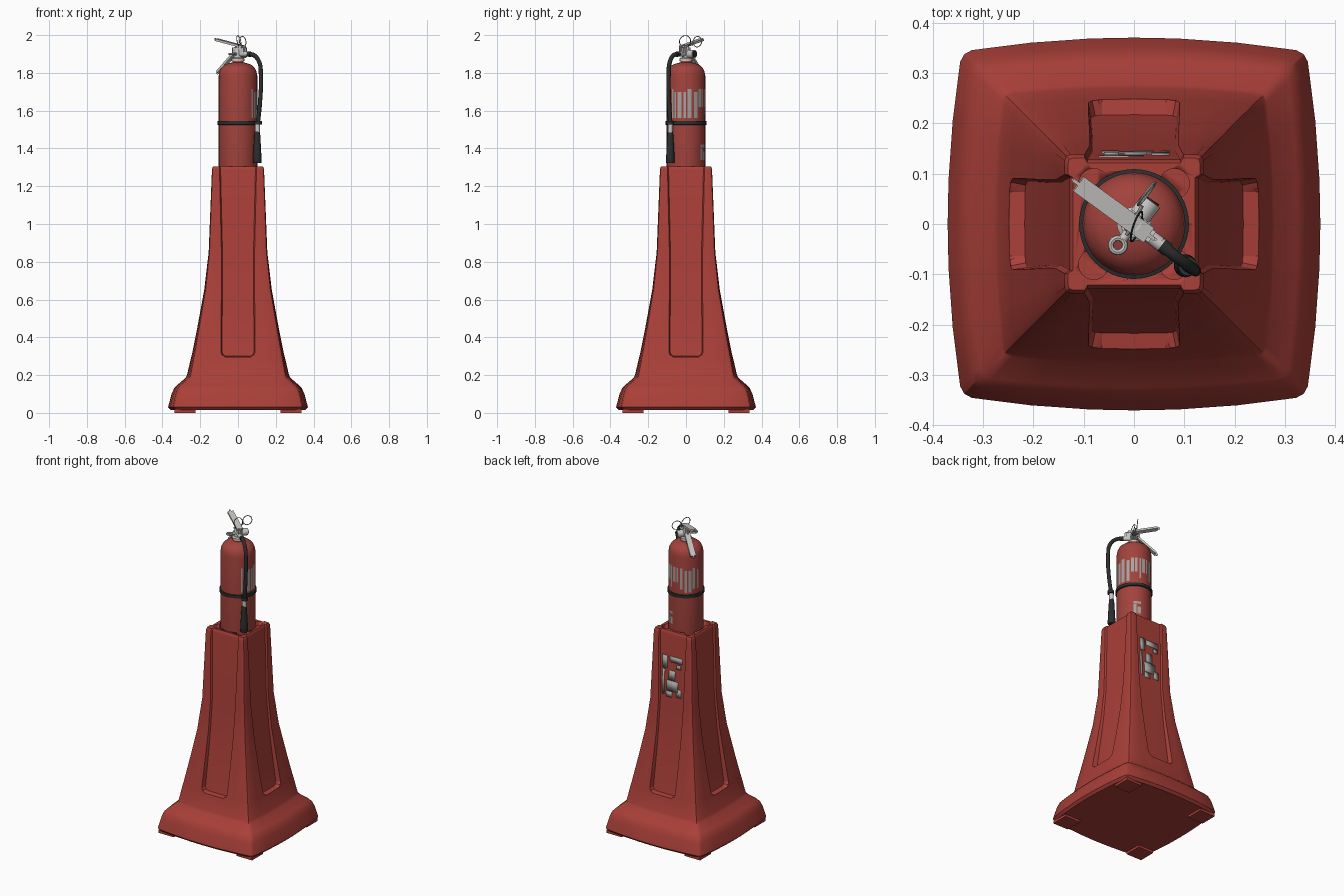
import bpy, bmesh, math, random
from mathutils import Vector, Matrix

random.seed(4)
if "Cube" in bpy.data.objects:
    bpy.data.objects.remove(bpy.data.objects["Cube"])


def material(name, rgb):
    m = bpy.data.materials.new(name)
    m.use_nodes = True
    m.diffuse_color = (*rgb, 1)
    m.node_tree.nodes["Principled BSDF"].inputs["Base Color"].default_value = (*rgb, 1)
    return m


RED = material("stand red", (0.40, 0.05, 0.04))
TANK = material("tank red", (0.36, 0.055, 0.045))
BLACK = material("rubber black", (0.025, 0.026, 0.027))
SILVER = material("silver metal", (0.58, 0.57, 0.55))
GREY = material("label grey", (0.38, 0.37, 0.35))


def finish(ob, name, mat, angle=35):
    ob.name = ob.data.name = name
    ob.data.materials.clear()
    ob.data.materials.append(mat)
    bpy.ops.object.select_all(action="DESELECT")
    ob.select_set(True)
    bpy.context.view_layer.objects.active = ob
    if ob.type == "MESH":
        bpy.ops.object.shade_smooth_by_angle(angle=math.radians(angle))
    return ob


def from_bmesh(bm, name, mat, angle=35):
    bmesh.ops.recalc_face_normals(bm, faces=bm.faces)
    me = bpy.data.meshes.new(name)
    bm.to_mesh(me)
    bm.free()
    ob = bpy.data.objects.new(name, me)
    bpy.context.collection.objects.link(ob)
    return finish(ob, name, mat, angle)


def loft(name, rings, mat, angle=35):
    """Skin closed rings and cap both ends."""
    bm = bmesh.new()
    loops = [[bm.verts.new(p) for p in ring] for ring in rings]
    n = len(loops[0])
    for a, b in zip(loops, loops[1:]):
        for i in range(n):
            j = (i + 1) % n
            bm.faces.new((a[i], a[j], b[j], b[i]))
    bm.faces.new(loops[0])
    bm.faces.new(loops[-1])
    return from_bmesh(bm, name, mat, angle)


def lathe(name, profile, mat, at=(0, 0), n=32):
    turn = [2 * math.pi * i / n for i in range(n)]
    return loft(name, [[(at[0] + r * math.cos(t), at[1] + r * math.sin(t), z) for t in turn]
                       for r, z in profile], mat)


def rod(name, a, b, r, mat, n=16):
    a, b = Vector(a), Vector(b)
    bpy.ops.mesh.primitive_cylinder_add(vertices=n, radius=r, depth=(b - a).length, location=(a + b) / 2)
    ob = bpy.context.object
    ob.rotation_euler = (b - a).to_track_quat("Z", "Y").to_euler()
    return finish(ob, name, mat)


def bar(name, a, b, width, thick, mat):
    a, b = Vector(a), Vector(b)
    along = (b - a).normalized()
    side = along.cross(Vector((0, 0, 1))).normalized()
    up = side.cross(along)
    rot = Matrix((along, side, up)).transposed().to_4x4()
    bm = bmesh.new()
    bmesh.ops.create_cube(bm, size=1)
    bmesh.ops.scale(bm, vec=((b - a).length, width, thick), verts=bm.verts)
    corners = [e for e in bm.edges if abs(e.verts[0].co.z - e.verts[1].co.z) > thick / 2]
    bmesh.ops.bevel(bm, geom=corners, offset=width * 0.4, segments=4, affect="EDGES")
    bm.transform(Matrix.Translation((a + b) / 2) @ rot)
    return from_bmesh(bm, name, mat)


def ring(name, at, axis, major, minor, mat):
    bpy.ops.mesh.primitive_torus_add(major_radius=major, minor_radius=minor, location=at,
                                     major_segments=32, minor_segments=8)
    ob = bpy.context.object
    ob.rotation_euler = Vector(axis).to_track_quat("Z", "Y").to_euler()
    return finish(ob, name, mat)


# Stand: height, half width, side bulge, corner radius, panel half width, panel depth
LEVELS = [
    (0.015, 0.355, 0.025, 0.02, 0.09, 0), (0.03, 0.37, 0.028, 0.02, 0.09, 0),
    (0.1, 0.352, 0.025, 0.02, 0.09, 0), (0.13, 0.338, 0.022, 0.02, 0.09, 0),
    (0.145, 0.325, 0.021, 0.02, 0.09, 0), (0.185, 0.278, 0.017, 0.02, 0.09, 0),
    (0.2, 0.27, 0.015, 0.02, 0.09, 0),
    (0.295, 0.248, 0.010, 0.02, 0.07, 0), (0.30, 0.247, 0.010, 0.02, 0.07, 0.03),
    (0.306, 0.246, 0.010, 0.02, 0.083, 0.03), (0.32, 0.243, 0.010, 0.02, 0.09, 0.03),
    (0.45, 0.217, 0.007, 0.02, 0.09, 0.024), (0.65, 0.18, 0.004, 0.018, 0.088, 0.014),
    (0.85, 0.156, 0.002, 0.015, 0.088, 0.01), (1.285, 0.138, 0, 0.012, 0.098, 0.01),
    (1.297, 0.136, 0, 0.012, 0.098, 0.01), (1.305, 0.131, 0, 0.01, 0.098, 0.01),
]


def stand_ring(z, h, b, r, w, d):
    c = h - b
    e = c - r
    half = [w - 0.006, w, (w + e) / 2, e]
    side = []
    for x in [-x for x in reversed(half)] + [0] + half:
        side.append(Vector((x, h - b * (x / c) ** 2 - (d if abs(x) < w else 0), z)))
    side.append(Vector((c - 0.25 * r, c - 0.25 * r, z)))
    return [Matrix.Rotation(-k * math.pi / 2, 3, "Z") @ p for k in range(4) for p in side]


stand = loft("stand", [stand_ring(*lv) for lv in LEVELS], RED, 25)

# Socket in the top, with a finger pocket in each corner
cutters = [lathe("socket_cutter", [(0.108, 1.1), (0.108, 1.4)], RED, n=48)]
for sx in (-1, 1):
    for sy in (-1, 1):
        cutters.append(lathe("pocket_cutter", [(0.03, 1.18), (0.03, 1.4)], RED, (sx * 0.08, sy * 0.08), 20))
        bm = bmesh.new()
        bmesh.ops.create_cube(bm, size=1)
        bmesh.ops.scale(bm, vec=(0.11, 0.11, 0.02), verts=bm.verts)
        bmesh.ops.translate(bm, vec=(sx * 0.28, sy * 0.28, 0.01), verts=bm.verts)
        from_bmesh(bm, "corner_foot", RED)
bpy.ops.object.select_all(action="DESELECT")
bpy.context.view_layer.objects.active = stand
stand.select_set(True)
for cutter in cutters:
    cutter.hide_render = True
    mod = stand.modifiers.new("Cut", "BOOLEAN")
    mod.operation, mod.object, mod.solver = "DIFFERENCE", cutter, "EXACT"
    bpy.ops.object.modifier_apply(modifier=mod.name)
    bpy.data.objects.remove(cutter)

# Worn sign on the back panel: x range and z range of each remaining piece
SIGN = [(0.035, 0.07, 1.07, 1.15), (-0.07, 0.02, 1.115, 1.15), (-0.06, -0.03, 1.08, 1.105),
        (0.055, 0.07, 0.9, 1.06), (-0.02, 0.025, 1.0, 1.06), (-0.04, 0.04, 0.93, 0.995),
        (-0.065, -0.03, 0.9, 0.95), (0.0, 0.04, 0.89, 0.925)]
bm = bmesh.new()
for x0, x1, z0, z1 in SIGN:
    quad = []
    for x, z in ((x0, z0), (x1, z0), (x1, z1), (x0, z1)):
        y = 0.148 - (z - 0.85) * 0.018 / 0.435 / 1.0
        quad.append(bm.verts.new((x, y, z)))
    bm.faces.new(quad)
sign = from_bmesh(bm, "back_sign", GREY)
sign.modifiers.new("Thickness", "SOLIDIFY").thickness = 0.004

# Extinguisher tank
lathe("tank", [(0.1, 1.11), (0.102, 1.12), (0.102, 1.785), (0.098, 1.808), (0.088, 1.828),
               (0.07, 1.843), (0.045, 1.852), (0.03, 1.855), (0.028, 1.872)], TANK, n=48)

# Worn tank labels as thin curved strips
bm = bmesh.new()


def strip(a0, a1, z0, z1, r=0.1032):
    n = max(1, round((a1 - a0) / 5))
    cols = []
    for i in range(n + 1):
        t = math.radians(a0 + (a1 - a0) * i / n)
        cols.append([bm.verts.new((r * math.cos(t), r * math.sin(t), z)) for z in (z0, z1)])
    for p, q in zip(cols, cols[1:]):
        bm.faces.new((p[0], q[0], q[1], p[1]))


angle = -46
while angle < 172:
    width = random.uniform(3, 13)
    strip(angle, min(angle + width, 176), random.choice((1.56, 1.58, 1.62)), random.choice((1.70, 1.715, 1.715)))
    angle += width + random.uniform(3, 9)
strip(48, 58, 1.34, 1.40)
strip(62, 74, 1.34, 1.385)
strip(48, 74, 1.405, 1.42)
from_bmesh(bm, "tank_labels", GREY)

# Strap with hose clip
lathe("strap", [(0.104, 1.524), (0.109, 1.526), (0.109, 1.544), (0.104, 1.546)], BLACK, n=48)
lathe("hose_clip", [(0.019, 1.526), (0.019, 1.546)], BLACK, (0.107, -0.084), 16)

# Valve
lathe("valve_collar", [(0.034, 1.862), (0.034, 1.876), (0.026, 1.882)], SILVER, n=24)
lathe("valve_body", [(0.022, 1.87), (0.022, 1.915), (0.016, 1.925), (0.014, 1.95)], SILVER, n=20)
bar("valve_bridge", (-0.03, 0.02, 1.92), (0.045, -0.032, 1.92), 0.026, 0.03, SILVER)
rod("hose_outlet", (0, 0, 1.9), (0.055, -0.042, 1.9), 0.014, SILVER)
rod("gauge", (0.012, 0.016, 1.9), (0.034, 0.045, 1.9), 0.022, SILVER, 24)
rod("gauge_face", (0.034, 0.045, 1.9), (0.036, 0.048, 1.9), 0.017, BLACK, 24)
rod("lug_stem", (0, 0, 1.9), (-0.022, -0.03, 1.9), 0.009, SILVER)
ring("lug", (-0.032, -0.042, 1.9), (0, 0, 1), 0.014, 0.006, SILVER)

# Handles, safety pin and tamper tie
bar("upper_lever", (-0.122, 0.088, 1.978), (0.04, -0.03, 1.935), 0.036, 0.012, SILVER)
bar("lower_handle", (-0.112, 0.08, 1.795), (-0.008, 0.006, 1.915), 0.034, 0.012, SILVER)
rod("safety_pin", (-0.015, -0.022, 1.935), (0.016, 0.036, 1.95), 0.004, SILVER, 10)
ring("pin_ring", (0.025, 0.06, 1.965), (0.8, -0.6, 0.1), 0.028, 0.0025, SILVER)
ring("tamper_tie", (0.005, -0.005, 1.967), (0.9, -0.3, 0.2), 0.031, 0.002, BLACK)

# Hose and nozzle
curve = bpy.data.curves.new("hose", "CURVE")
curve.dimensions = "3D"
curve.bevel_depth = 0.0115
curve.bevel_resolution = 3
path = [(0.045, -0.034, 1.9), (0.085, -0.066, 1.893), (0.113, -0.086, 1.855), (0.121, -0.092, 1.79),
        (0.117, -0.09, 1.65), (0.105, -0.083, 1.53)]
spline = curve.splines.new("BEZIER")
spline.bezier_points.add(len(path) - 1)
for bp, p in zip(spline.bezier_points, path):
    bp.co = p
    bp.handle_left_type = bp.handle_right_type = "AUTO"
hose = bpy.data.objects.new("hose", curve)
bpy.context.collection.objects.link(hose)
finish(hose, "hose", BLACK)
rod("hose_ferrule", (0.05, -0.038, 1.9), (0.068, -0.052, 1.898), 0.014, BLACK)
lathe("nozzle_coupling", [(0.013, 1.48), (0.013, 1.528)], SILVER, (0.103, -0.083), 16)
lathe("nozzle_horn", [(0.021, 1.322), (0.023, 1.326), (0.022, 1.36), (0.016, 1.47), (0.013, 1.49)],
      BLACK, (0.102, -0.083), 20)
